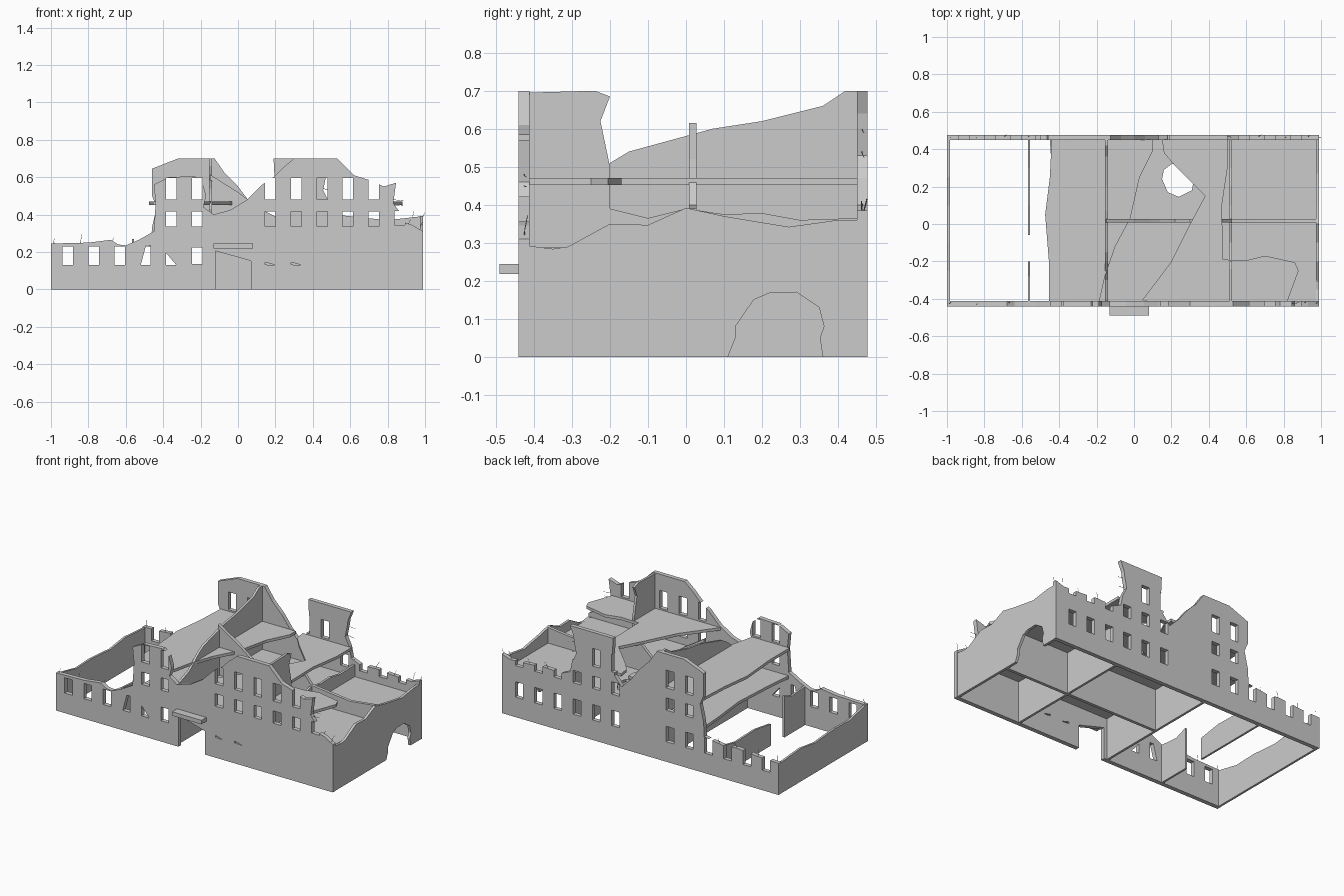
import bpy, bmesh, random
from mathutils import Vector

random.seed(4)


def prism(name, pts, axis, lo, hi):
    """Extrude a 2D outline along an axis: y -> (x,z), x -> (y,z), z -> (x,y)."""
    def place(a, b, d):
        return {'y': (a, d, b), 'x': (d, a, b), 'z': (a, b, d)}[axis]
    bm = bmesh.new()
    v0 = [bm.verts.new(place(a, b, lo)) for a, b in pts]
    v1 = [bm.verts.new(place(a, b, hi)) for a, b in pts]
    bm.faces.new(v0)
    bm.faces.new(v1[::-1])
    n = len(pts)
    for i in range(n):
        j = (i + 1) % n
        bm.faces.new((v0[i], v0[j], v1[j], v1[i]))
    bmesh.ops.recalc_face_normals(bm, faces=bm.faces)
    me = bpy.data.meshes.new(name)
    bm.to_mesh(me)
    bm.free()
    ob = bpy.data.objects.new(name, me)
    bpy.context.collection.objects.link(ob)
    return ob


def cut(ob, outlines, axis, lo, hi):
    """Cut a list of outlines through an object and drop the cutter."""
    bm = bmesh.new()
    for o in outlines:
        c = prism("cutter", o, axis, lo, hi)
        bm.from_mesh(c.data)
        bpy.data.objects.remove(c)
    me = bpy.data.meshes.new("cutter")
    bm.to_mesh(me)
    bm.free()
    c = bpy.data.objects.new("cutter", me)
    bpy.context.collection.objects.link(c)
    m = ob.modifiers.new("openings", 'BOOLEAN')
    m.object, m.operation, m.solver = c, 'DIFFERENCE', 'EXACT'
    dg = bpy.context.evaluated_depsgraph_get()
    dg.update()
    ob_mesh = bpy.data.meshes.new_from_object(ob.evaluated_get(dg))
    ob.modifiers.clear()
    ob.data = ob_mesh
    bpy.data.objects.remove(c)


def rect(x0, x1, z0, z1):
    return [(x0, z0), (x1, z0), (x1, z1), (x0, z1)]


def windows(cols, z0, z1):
    return [rect(x - 0.028, x + 0.028, z0, z1) for x in cols]


LEFT = [-0.91, -0.772, -0.633, -0.495, -0.357, -0.218]
RIGHT = [0.172, 0.311, 0.45, 0.588, 0.727, 0.865]

# Front facade with ruined top edge
front = prism("front_wall", [
    (-1, 0), (0.99, 0), (0.99, 0.31), (0.93, 0.345), (0.85, 0.37), (0.86, 0.42),
    (0.83, 0.46), (0.845, 0.57), (0.78, 0.55), (0.7, 0.585), (0.62, 0.61),
    (0.53, 0.70), (0.30, 0.70), (0.24, 0.65), (0.19, 0.6), (0.13, 0.56),
    (0.05, 0.48), (-0.04, 0.425), (-0.13, 0.40), (-0.185, 0.44), (-0.17, 0.5),
    (-0.19, 0.57), (-0.23, 0.605), (-0.37, 0.60), (-0.45, 0.56), (-0.44, 0.46),
    (-0.45, 0.31), (-0.53, 0.265), (-0.60, 0.235), (-0.64, 0.24), (-0.68, 0.265),
    (-0.8, 0.25), (-1, 0.245)], 'y', -0.44, -0.412)
cut(front,
    windows(LEFT[:3], 0.13, 0.23) + windows(LEFT[4:] + RIGHT[:5], 0.335, 0.415)
    + windows(LEFT[4:] + RIGHT[:5], 0.48, 0.595) + windows(RIGHT[5:], 0.345, 0.42)
    + [[(-0.52, 0.13), (-0.468, 0.13), (-0.468, 0.235), (-0.492, 0.235)],
       [(-0.385, 0.195), (-0.385, 0.13), (-0.33, 0.13)],
       rect(-0.246, -0.19, 0.135, 0.225),
       [(0.145, 0.145), (0.145, 0.132), (0.2, 0.13)],
       [(0.284, 0.145), (0.284, 0.132), (0.34, 0.13)],
       [(-0.12, -0.05), (0.07, -0.05), (0.07, 0.152), (-0.12, 0.205)]],
    'y', -0.5, -0.35)

# Back facade: two tall remnants between broken low stretches
back = prism("back_wall", [
    (-1, 0), (0.99, 0), (0.99, 0.385), (0.93, 0.365), (0.8, 0.37), (0.68, 0.38),
    (0.56, 0.375), (0.5, 0.40), (0.485, 0.47), (0.455, 0.53), (0.47, 0.6),
    (0.475, 0.64), (0.5, 0.70), (0.19, 0.70), (0.195, 0.6), (0.17, 0.55),
    (0.18, 0.46), (0.13, 0.40), (0.06, 0.47), (0.0, 0.55), (-0.07, 0.62),
    (-0.125, 0.70), (-0.32, 0.70), (-0.46, 0.645), (-0.46, 0.5), (-0.435, 0.44),
    (-0.46, 0.33), (-0.465, 0.235), (-0.6, 0.215), (-0.7, 0.225), (-0.85, 0.21),
    (-1, 0.205)], 'y', 0.45, 0.477)
cut(back, windows(LEFT + RIGHT, 0.13, 0.23) + windows(LEFT[4:] + RIGHT, 0.335, 0.415)
    + windows(LEFT[4:] + RIGHT[:2], 0.48, 0.595), 'y', 0.4, 0.55)

# Side walls
prism("left_wall", [(-0.413, 0), (0.451, 0), (0.451, 0.2), (0.25, 0.215), (0.1, 0.195),
                    (-0.1, 0.21), (-0.25, 0.205), (-0.413, 0.24)], 'x', -0.999, -0.985)
prism("right_wall", [
    (-0.413, 0), (0.11, 0), (0.13, 0.05), (0.13, 0.08), (0.178, 0.15), (0.22, 0.168),
    (0.29, 0.17), (0.35, 0.13), (0.363, 0.08), (0.352, 0.05), (0.36, 0), (0.451, 0),
    (0.451, 0.36), (0.4, 0.36), (0.27, 0.342), (0.1, 0.37), (0, 0.392), (-0.1, 0.347),
    (-0.2, 0.35), (-0.31, 0.29), (-0.35, 0.284), (-0.413, 0.292)], 'x', 0.972, 0.989)

# Interior cross walls
prism("middle_cross_wall", [
    (-0.413, 0), (0.451, 0), (0.451, 0.70), (0.42, 0.70), (0.36, 0.66), (0.2, 0.62),
    (0.07, 0.6), (-0.15, 0.54), (-0.2, 0.51), (-0.3, 0.43), (-0.413, 0.39)],
    'x', -0.155, -0.14)
prism("right_cross_wall", [
    (-0.413, 0), (0.451, 0), (0.451, 0.365), (0.3, 0.36), (0.2, 0.378), (0.1, 0.375),
    (0, 0.39), (-0.1, 0.365), (-0.2, 0.39), (-0.2, 0.5), (-0.225, 0.62), (-0.2, 0.685),
    (-0.24, 0.70), (-0.413, 0.695)], 'x', 0.51, 0.525)
prism("left_partition_back", [(-0.06, 0), (0.451, 0), (0.451, 0.19), (0.3, 0.16),
                              (0.1, 0.165), (-0.06, 0.14)], 'x', -0.568, -0.555)
prism("left_partition_front", [(-0.413, 0), (-0.2, 0), (-0.2, 0.27), (-0.28, 0.24),
                               (-0.413, 0.25)], 'x', -0.568, -0.555)

# Long spine wall
prism("spine_wall", [
    (-0.15, 0), (0.975, 0), (0.975, 0.39), (0.8, 0.37), (0.65, 0.385), (0.52, 0.40),
    (0.47, 0.46), (0.30, 0.455), (0.22, 0.38), (0.14, 0.42), (0.08, 0.46),
    (0.0, 0.52), (-0.08, 0.57), (-0.15, 0.615)], 'y', 0.008, 0.028)

# Broken floor slabs
lower = prism("lower_floor", [
    (-0.45, -0.413), (0.974, -0.413), (0.974, 0.451), (-0.45, 0.451), (-0.44, 0.3),
    (-0.415, 0.05), (-0.43, -0.2)], 'z', 0.27, 0.288)
cut(lower, [[(0.15, 0.24), (0.18, 0.17), (0.24, 0.145), (0.31, 0.18), (0.32, 0.24),
             (0.27, 0.32), (0.2, 0.32), (0.16, 0.29)]], 'z', 0.2, 0.35)
prism("upper_floor_left", [
    (-0.455, -0.413), (-0.185, -0.413), (-0.155, -0.28), (-0.1, -0.12), (-0.02, 0.03),
    (0.03, 0.25), (0.1, 0.39), (0.1, 0.451), (-0.44, 0.451), (-0.45, 0.25),
    (-0.475, 0.05), (-0.455, -0.2)], 'z', 0.452, 0.47)
prism("upper_floor_right", [
    (0.04, -0.413), (0.82, -0.413), (0.88, -0.25), (0.86, -0.205), (0.7, -0.17),
    (0.6, -0.195), (0.475, -0.19), (0.47, 0.1), (0.5, 0.3), (0.5, 0.451), (0.15, 0.451),
    (0.16, 0.38), (0.22, 0.31), (0.38, 0.15), (0.3, 0), (0.2, -0.2)], 'z', 0.452, 0.47)

# Entrance canopy
prism("entrance_canopy", rect(-0.13, 0.08, 0.218, 0.244), 'y', -0.49, -0.435)


# Bent reinforcement rods sticking out of the broken wall tops
def rod(start, lean, length):
    cu = bpy.data.curves.new("reinforcement_rod", 'CURVE')
    cu.dimensions = '3D'
    cu.bevel_depth, cu.bevel_resolution = 0.0012, 0
    sp = cu.splines.new('POLY')
    sp.points.add(2)
    s, l = Vector(start), Vector(lean)
    for p, q in zip(sp.points, (s, s + l * length * 0.5,
                                s + l * length + Vector((0.006, 0.003, 0)))):
        p.co = (*q, 1)
    ob = bpy.data.objects.new("reinforcement_rod", cu)
    bpy.context.collection.objects.link(ob)


for xs, y, z in (([-0.98, -0.84, -0.70, -0.56], 0.463, 0.2),
                 ([0.52, 0.66, 0.8, 0.93, 0.98], 0.463, 0.355),
                 ([-0.99, -0.84, -0.68], -0.426, 0.23),
                 ([0.9, 0.97], -0.426, 0.31)):
    for x in xs:
        rod((x, y, z), (random.uniform(-.3, .3), random.uniform(-.1, .25), 1),
            random.uniform(0.04, 0.065))
for x, y, z in ((0.825, -0.426, 0.45), (0.83, -0.426, 0.48), (0.455, 0.463, 0.54), (0.46, 0.463, 0.6)):
    rod((x, y, z), (1, 0.05, random.uniform(-.4, .2)), 0.05)
